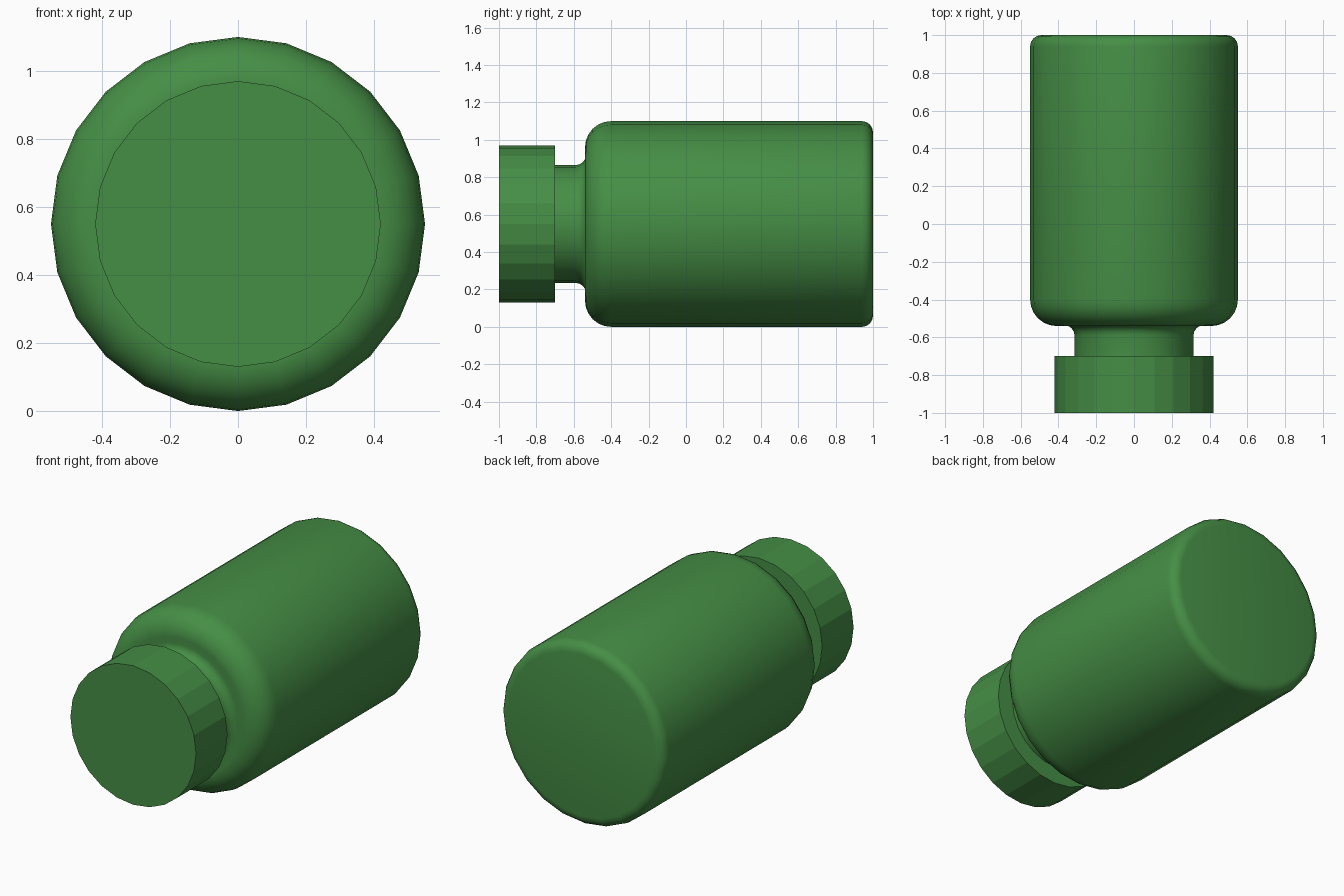
import bpy, bmesh
from math import sin, cos, pi, radians

if "Cube" in bpy.data.objects:
    bpy.data.objects.remove(bpy.data.objects["Cube"])

SIDES = 24
AXIS_Z = 0.55


def arc(cy, cr, rad, a0, a1, n):
    """Points (y, radius) along a circular arc, angles in degrees."""
    return [(cy + rad * cos(radians(a0 + (a1 - a0) * i / n)),
             cr + rad * sin(radians(a0 + (a1 - a0) * i / n))) for i in range(n + 1)]


def lathe(name, profile, color, smooth):
    """Spin a (y, radius) profile round the lying axis and close both ends."""
    bm = bmesh.new()
    rings = [[bm.verts.new((r * sin(2 * pi * i / SIDES), y, AXIS_Z + r * cos(2 * pi * i / SIDES)))
              for i in range(SIDES)] for y, r in profile]
    for a, b in zip(rings, rings[1:]):
        for i in range(SIDES):
            j = (i + 1) % SIDES
            bm.faces.new((a[i], a[j], b[j], b[i]))
    bm.faces.new(rings[0])
    bm.faces.new(rings[-1])
    bmesh.ops.recalc_face_normals(bm, faces=bm.faces)
    mesh = bpy.data.meshes.new(name)
    bm.to_mesh(mesh)
    bm.free()
    obj = bpy.data.objects.new(name, mesh)
    bpy.context.collection.objects.link(obj)
    mat = bpy.data.materials.new(name + "_green")
    mat.diffuse_color = color
    mat.use_nodes = True
    mat.node_tree.nodes["Principled BSDF"].inputs["Base Color"].default_value = mat.diffuse_color
    mesh.materials.append(mat)
    if smooth:
        bpy.ops.object.select_all(action='DESELECT')
        obj.select_set(True)
        bpy.context.view_layer.objects.active = obj
        bpy.ops.object.shade_smooth_by_angle(angle=radians(40))
    return obj


GREEN = (0.06, 0.27, 0.06, 1)

# Bottle: neck, flared collar, rounded shoulder, straight wall, rounded base
bottle = [(-0.72, 0.315)]
bottle += arc(-0.59, 0.37, 0.055, 270, 360, 4)
bottle += arc(-0.40, 0.41, 0.14, 180, 90, 6)
bottle += arc(0.94, 0.49, 0.06, 90, 0, 4)
lathe("bottle", bottle, GREEN, True)

# Cap: plain faceted cylinder over the neck
lathe("cap", [(-1.0, 0.42), (-0.70, 0.42)], GREEN, False)
